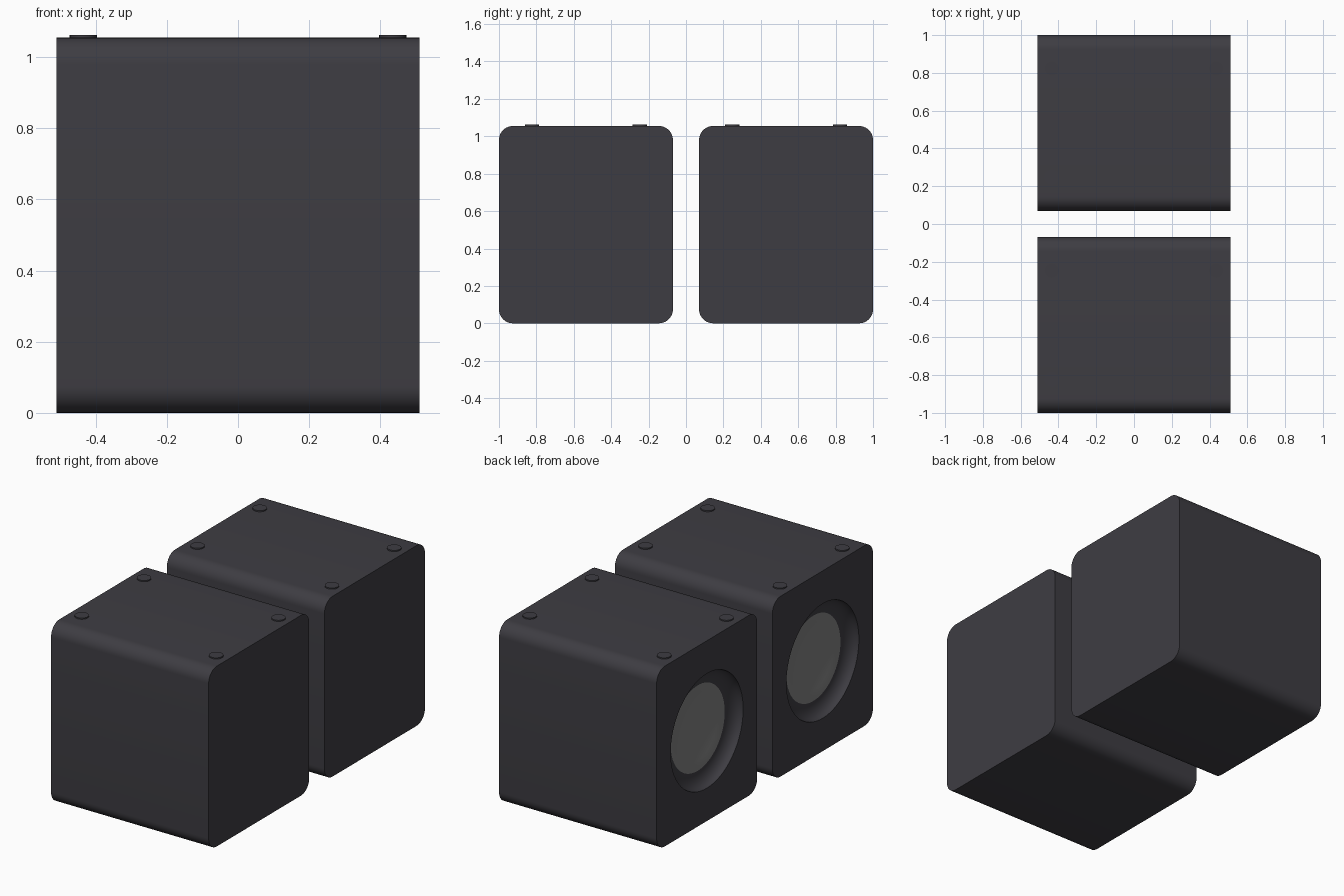
import bpy, bmesh, math

if "Cube" in bpy.data.objects:
    bpy.data.objects.remove(bpy.data.objects["Cube"])

W, Y0, Y1, H = 0.51, 0.07, 1.0, 1.055   # half width, y range, height
R = 0.075                               # long edge rounding
CY, CZ = (Y0 + Y1) / 2, H / 2           # cabinet centre
SEG = 96


def material(name, rgb):
    m = bpy.data.materials.new(name)
    m.diffuse_color = (*rgb, 1)
    m.use_nodes = True
    m.node_tree.nodes["Principled BSDF"].inputs["Base Color"].default_value = m.diffuse_color
    return m


body_mat = material("charcoal body", (0.048, 0.046, 0.055))
cone_mat = material("grey cone", (0.22, 0.22, 0.22))


def finish(bm, name, mats):
    bmesh.ops.recalc_face_normals(bm, faces=bm.faces)
    me = bpy.data.meshes.new(name)
    bm.to_mesh(me)
    bm.free()
    ob = bpy.data.objects.new(name, me)
    bpy.context.collection.objects.link(ob)
    for m in mats:
        me.materials.append(m)
    bpy.ops.object.select_all(action='DESELECT')
    ob.select_set(True)
    bpy.context.view_layer.objects.active = ob
    bpy.ops.object.shade_smooth_by_angle(angle=math.radians(30))
    return ob


def bridge(bm, a, b):
    n = len(a)
    return [bm.faces.new((a[i], a[(i + 1) % n], b[(i + 1) % n], b[i])) for i in range(n)]


def outline(bm, x, cy):
    # rounded rectangle cross-section
    hy, hz, verts = (Y1 - Y0) / 2 - R, H / 2 - R, []
    for k, (sy, sz) in enumerate(((1, 1), (-1, 1), (-1, -1), (1, -1))):
        for i in range(11):
            a = math.radians(90 * k + 9 * i)
            verts.append(bm.verts.new((x, cy + sy * hy + R * math.cos(a),
                                       CZ + sz * hz + R * math.sin(a))))
    return verts


def ring(bm, r, depth, cy):
    return [bm.verts.new((-W + depth, cy + r * math.cos(2 * math.pi * i / SEG),
                          CZ + r * math.sin(2 * math.pi * i / SEG))) for i in range(SEG)]


def loop_edges(bm, vs):
    return [bm.edges.get((v, vs[i - 1])) or bm.edges.new((v, vs[i - 1])) for i, v in enumerate(vs)]


def speaker(side, label):
    cy = side * CY
    # cabinet: extruded section with a round opening in the -x face
    bm = bmesh.new()
    a, b = outline(bm, -W, cy), outline(bm, W, cy)
    bridge(bm, a, b)
    bm.faces.new(b)
    # hollow surround curving inward
    prof = [(0.25 + 0.085 * math.cos(t), 0.06 * math.sin(t))
            for t in (math.pi / 2 * i / 10 for i in range(11))]
    rings = [ring(bm, r, d, cy) for r, d in prof]
    for p, q in zip(rings, rings[1:]):
        bridge(bm, p, q)
    bmesh.ops.triangle_fill(bm, edges=loop_edges(bm, a) + loop_edges(bm, rings[0]),
                            use_beauty=True)
    # shallow grey dish
    dish = [rings[-1]] + [ring(bm, r, 0.085 - 0.025 * (r / 0.25) ** 2, cy)
                          for r in (0.2, 0.15, 0.1, 0.05)]
    grey = []
    for p, q in zip(dish, dish[1:]):
        grey += bridge(bm, p, q)
    grey.append(bm.faces.new(dish[-1]))
    for f in grey:
        f.material_index = 1
    finish(bm, label + "_cabinet", (body_mat, cone_mat))

    # four round pads on top
    bm = bmesh.new()
    for x in (-0.435, 0.435):
        for dy in (-0.288, 0.288):
            res = bmesh.ops.create_cone(bm, cap_ends=True, segments=32, radius1=0.038,
                                        radius2=0.038, depth=0.014)
            bmesh.ops.translate(bm, verts=res["verts"], vec=(x, cy + dy, H))
    finish(bm, label + "_pads", (body_mat,))


speaker(1, "rear_speaker")
speaker(-1, "front_speaker")
